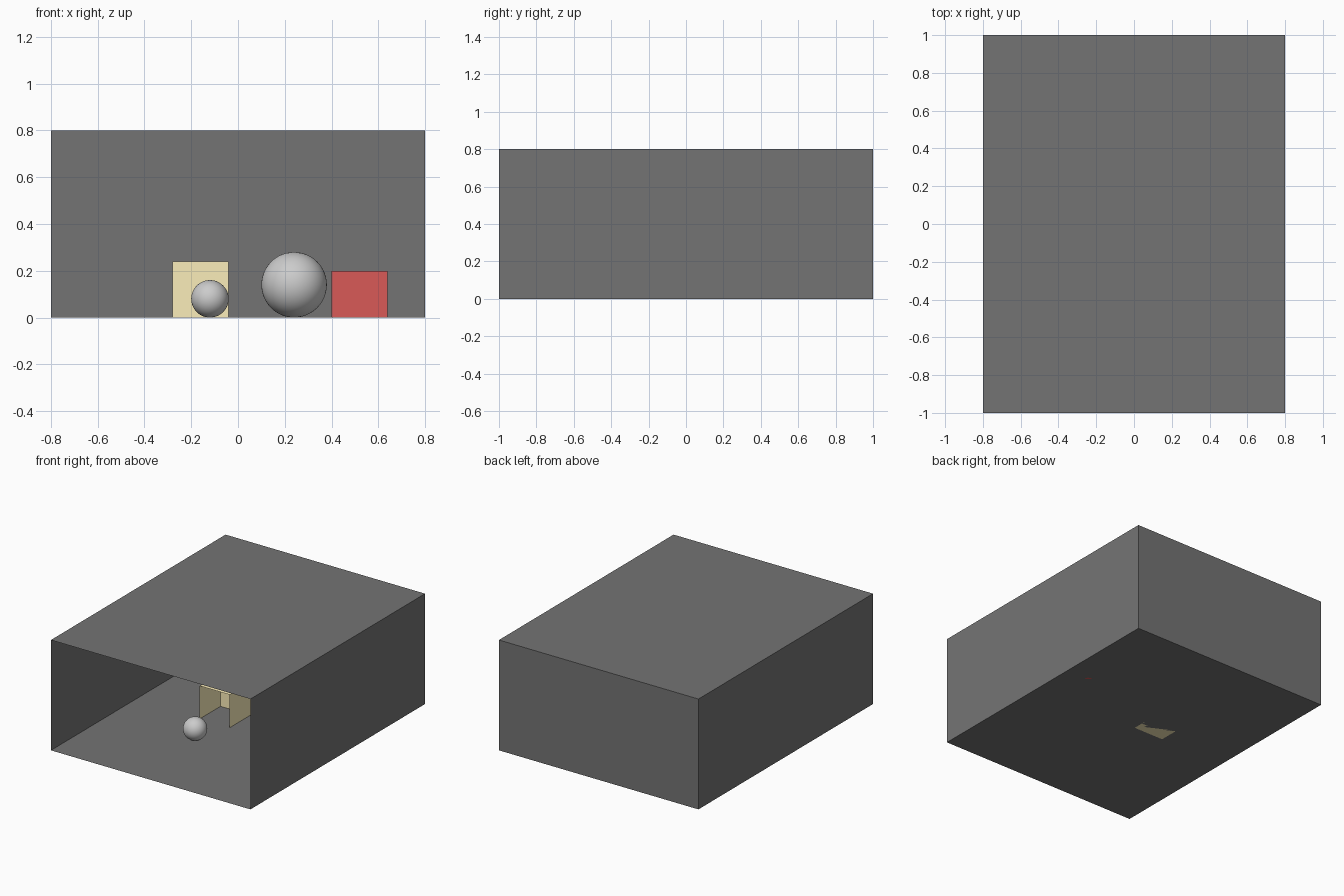
import bpy, bmesh
from mathutils import Vector

if "Cube" in bpy.data.objects:
    bpy.data.objects.remove(bpy.data.objects["Cube"])


def material(name, rgb):
    m = bpy.data.materials.new(name)
    m.diffuse_color = (*rgb, 1.0)
    m.use_nodes = True
    m.node_tree.nodes["Principled BSDF"].inputs["Base Color"].default_value = m.diffuse_color
    return m


def open_box(name, low, high, mat):
    """Thin-walled box whose front (-y) side is missing."""
    low, high = Vector(low), Vector(high)
    bm = bmesh.new()
    bmesh.ops.create_cube(bm, size=1.0)
    front = [f for f in bm.faces if f.normal.y < -0.9]
    bmesh.ops.delete(bm, geom=front, context='FACES_ONLY')
    bmesh.ops.scale(bm, vec=high - low, verts=bm.verts)
    bmesh.ops.translate(bm, vec=(low + high) / 2, verts=bm.verts)
    mesh = bpy.data.meshes.new(name)
    bm.to_mesh(mesh)
    bm.free()
    mesh.materials.append(mat)
    ob = bpy.data.objects.new(name, mesh)
    bpy.context.collection.objects.link(ob)


def ball(name, x, y, radius):
    """Smooth ball resting on the floor."""
    bpy.ops.mesh.primitive_uv_sphere_add(segments=48, ring_count=24,
                                         radius=radius, location=(x, y, radius))
    bpy.context.object.name = name
    bpy.ops.object.shade_smooth()


# Room, open towards the viewer
open_box("room", (-0.8, -1, 0), (0.8, 1, 0.8),
         material("dark_grey", (0.175, 0.175, 0.175)))

# Coloured boxes on the floor
open_box("cream_box", (-0.28, -0.04, 0), (-0.04, 0.2, 0.24),
         material("cream", (0.97, 0.85, 0.49)))
open_box("red_box", (0.4, 0.04, 0), (0.64, 0.28, 0.2),
         material("red", (0.69, 0.10, 0.095)))

# Balls
ball("small_ball", -0.12, -0.32, 0.08)
ball("large_ball", 0.24, 0.2, 0.14)
